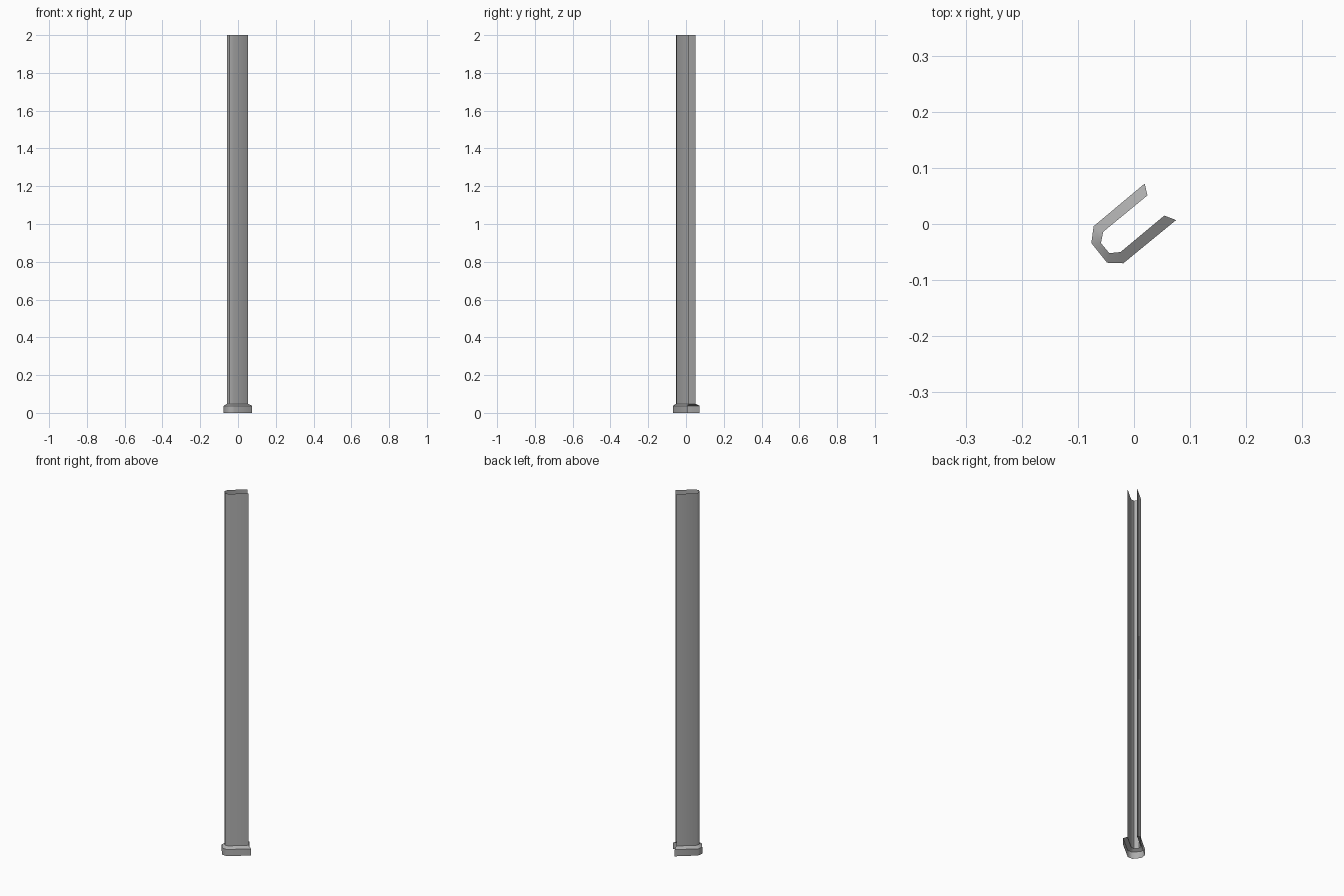
import bpy, math

if "Cube" in bpy.data.objects:
    bpy.data.objects.remove(bpy.data.objects["Cube"])

# Open U-shaped cross-sections, counter-clockwise from above
POST = [(0.024, 0.051), (-0.055, -0.014), (-0.059, -0.034),
        (-0.044, -0.052), (-0.024, -0.050), (0.054, 0.015)]
BASE = [(0.019, 0.072), (-0.072, -0.004), (-0.076, -0.034),
        (-0.048, -0.069), (-0.019, -0.070), (0.075, 0.007)]

# Dark grey metal
metal = bpy.data.materials.new("dark_metal")
metal.diffuse_color = (0.42, 0.42, 0.42, 1.0)
metal.use_nodes = True
metal.node_tree.nodes["Principled BSDF"].inputs["Base Color"].default_value = metal.diffuse_color


def loft(name, rings):
    """Thin open sheet through (profile, height) rings."""
    n = len(POST)
    verts = [(x, y, z) for profile, z in rings for x, y in profile]
    faces = [(r * n + i, r * n + i + 1, (r + 1) * n + i + 1, (r + 1) * n + i)
             for r in range(len(rings) - 1) for i in range(n - 1)]
    mesh = bpy.data.meshes.new(name)
    mesh.from_pydata(verts, [], faces)
    mesh.update()
    mesh.materials.append(metal)
    ob = bpy.data.objects.new(name, mesh)
    bpy.context.collection.objects.link(ob)
    bpy.ops.object.select_all(action='DESELECT')
    ob.select_set(True)
    bpy.context.view_layer.objects.active = ob
    bpy.ops.object.shade_smooth_by_angle(angle=math.radians(50))
    return ob


# Tall channel post
loft("channel_post", [(POST, 0.048), (POST, 2.0)])
# Foot collar with sloped shoulder
loft("foot_collar", [(BASE, 0.0), (BASE, 0.037), (POST, 0.048)])
